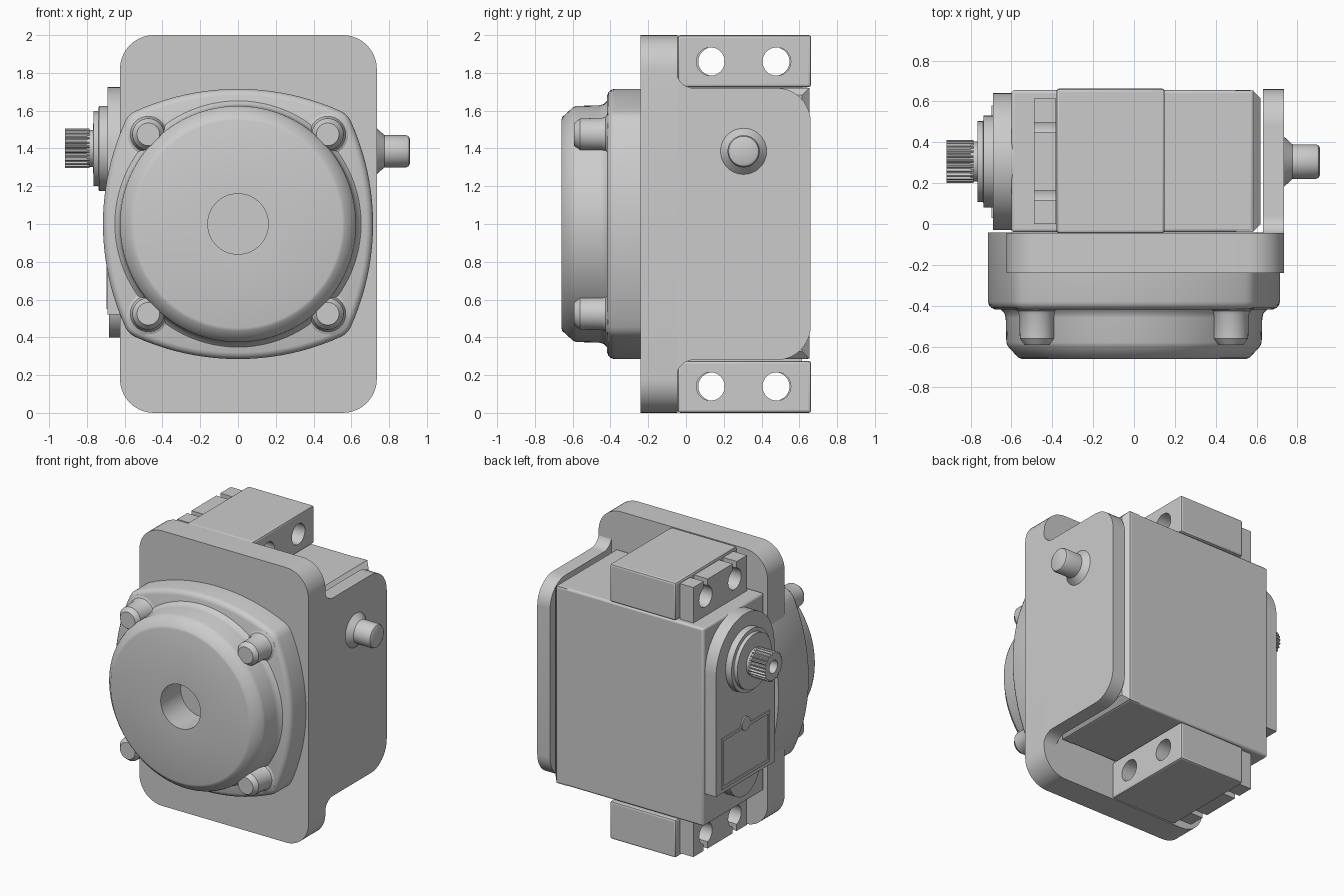
import bpy, bmesh
from math import sin, cos, pi, radians

if "Cube" in bpy.data.objects:
    bpy.data.objects.remove(bpy.data.objects["Cube"])


def loft(name, rings, smooth=True):
    """Skin a list of equal-length closed rings and cap both ends."""
    bm = bmesh.new()
    vs = [[bm.verts.new(p) for p in ring] for ring in rings]
    n = len(rings[0])
    for a, b in zip(vs, vs[1:]):
        for i in range(n):
            j = (i + 1) % n
            bm.faces.new((a[i], a[j], b[j], b[i]))
    bm.faces.new(vs[0])
    bm.faces.new(vs[-1])
    bmesh.ops.recalc_face_normals(bm, faces=bm.faces)
    me = bpy.data.meshes.new(name)
    bm.to_mesh(me)
    bm.free()
    ob = bpy.data.objects.new(name, me)
    bpy.context.collection.objects.link(ob)
    if smooth:
        finish(ob)
    return ob


def finish(ob):
    bpy.ops.object.select_all(action='DESELECT')
    bpy.context.view_layer.objects.active = ob
    ob.select_set(True)
    bpy.ops.object.shade_smooth_by_angle(angle=radians(32))


def place(u, v, w, axis):
    return (w, u, v) if axis == 'x' else (u, w, v)


def prism(name, pts, axis, lo, hi):
    return loft(name, [[place(u, v, w, axis) for u, v in pts] for w in (lo, hi)])


def arc(cu, cv, r, a0, a1, n=10):
    return [(cu + r * cos(radians(a0 + (a1 - a0) * i / n)),
             cv + r * sin(radians(a0 + (a1 - a0) * i / n))) for i in range(n + 1)]


def lathe(name, axis, cu, cv, profile, n=64):
    """Revolve (radius, position) pairs about an x or y axis."""
    return loft(name, [[place(cu + r * cos(2 * pi * i / n), cv + r * sin(2 * pi * i / n), w, axis)
                        for i in range(n)] for r, w in profile])


def box(name, x0, x1, y0, y1, z0, z1, bevel=0.0):
    ob = prism(name, [(x0, z0), (x1, z0), (x1, z1), (x0, z1)], 'y', y0, y1)
    if bevel:
        m = ob.modifiers.new("bevel", 'BEVEL')
        m.width, m.segments = bevel, 3
        bpy.ops.object.modifier_apply(modifier=m.name)
        finish(ob)
    return ob


def cut(ob, cutters):
    for c in cutters:
        c.hide_render = True
        bpy.context.view_layer.objects.active = ob
        m = ob.modifiers.new("cut", 'BOOLEAN')
        m.operation, m.object, m.solver = 'DIFFERENCE', c, 'EXACT'
        bpy.ops.object.modifier_apply(modifier=m.name)
        bpy.data.objects.remove(c)
    finish(ob)


# front plate with rounded corners
r = 0.18
outline = (arc(0.735 - r, 2 - r, r, 0, 90) + arc(-0.625 + r, 2 - r, r, 90, 180)
           + arc(-0.625 + r, r, r, 180, 270) + arc(0.735 - r, r, r, 270, 360))
prism("front_plate", outline, 'y', -0.24, -0.045)

# side plate, filleted into the front plate
upper = [(-0.1, 1.81)] + arc(0.04, 1.81, 0.09, 180, 270) + arc(0.48, 1.54, 0.18, 90, 0)
prism("side_plate", upper + [(y, 2 - z) for y, z in reversed(upper)], 'x', 0.632, 0.735)


# bulging four-sided flange with a rounded front rim
def flange_ring(d, y):
    pts = []
    for q in range(4):
        a = 90 * q
        ca, sa = cos(radians(a)), sin(radians(a))
        pts += arc(-0.605 * ca, 1 - 0.605 * sa, 1.32 - d, a - 24.46, a + 24.46, 20)
        c, s = 0.505 * (ca - sa), 0.505 * (sa + ca)
        pts += arc(c, 1 + s, 0.1 - d, a + 24.46, a + 65.54, 8)[1:-1]
    return [(u, y, v) for u, v in pts]


loft("flange", [flange_ring(d, y) for d, y in
                [(0, -0.042), (0, -0.38), (0.005, -0.396), (0.016, -0.41), (0.035, -0.418)]])

# round cover with chamfered front and central hole
lathe("round_cover", 'y', 0, 1, [
    (0.16, -0.43), (0.16, -0.66), (0.55, -0.66), (0.566, -0.655), (0.618, -0.598),
    (0.625, -0.58), (0.628, -0.46), (0.635, -0.435), (0.655, -0.415), (0.655, -0.4)], 96)

# four screw bosses around the cover
for sx in (-1, 1):
    for sz in (-1, 1):
        lathe("screw_boss", 'y', sx * 0.475, 1 + sz * 0.475, [
            (0.115, -0.4), (0.115, -0.415), (0.095, -0.425), (0.086, -0.445), (0.084, -0.56),
            (0.06, -0.592)], 40)

# pivot stub on the side plate
lathe("pivot_stub", 'x', 0.305, 1.385, [
    (0.122, 0.72), (0.122, 0.735), (0.085, 0.775), (0.085, 0.89), (0.079, 0.904), (0.065, 0.911)])

# motor body and its chamfered end cap
box("motor_body", -0.6, 0.585, -0.04, 0.655, 0.285, 1.722, 0.015)


def rect(x, d):
    y0, y1, z0, z1 = -0.04 + d, 0.655 - d, 0.285 + d, 1.722 - d
    return [(x, y0, z0), (x, y1, z0), (x, y1, z1), (x, y0, z1)]


loft("end_cap", [rect(0.5, 0.002), rect(0.583, 0.002), rect(0.62, 0.04)], False)

# mounting blocks and slotted ears, top and bottom
for label, s in (("upper", 1), ("lower", -1)):
    def span(a, b):
        return sorted((1 + s * a, 1 + s * b))

    block = box(label + "_mounting_block", -0.38, 0.15, -0.045, 0.663, *span(0.725, 1.0))
    m = block.modifiers.new("bevel", 'BEVEL')
    m.width, m.segments = 0.014, 2
    bpy.ops.object.modifier_apply(modifier=m.name)
    ear = box(label + "_ear", -0.49, -0.381, 0.0, 0.615, *span(0.70, 0.98))
    for ob, ys in ((block, (0.13, 0.48)), (ear, (0.14, 0.473))):
        cut(ob, [lathe("hole_cutter", 'x', y, 1 + s * 0.86, [(0.075, -0.7), (0.075, 0.4)], 32)
                 for y in ys])
    cut(ear, [box("slot_cutter", -0.6, -0.3, y - 0.023, y + 0.023, *span(0.87, 1.1))
              for y in (0.14, 0.473)])

# raised gear housing with a rounded top, and the details on it
yc, zc = 0.305, 1.40
prism("gear_housing", [(yc - 0.335, 0.52), (yc + 0.335, 0.52)] + arc(yc, 1.39, 0.335, 0, 180, 32),
      'x', -0.69, -0.59)
lathe("lower_housing_disc", 'x', yc, 0.575, [(0.175, -0.59), (0.175, -0.684)])
panel = box("label_panel", -0.697, -0.68, 0.03, 0.58, 0.55, 0.92)
cut(panel, [box("panel_cutter", -0.75, -0.69, 0.05, 0.56, 0.57, 0.90)])
lathe("panel_button", 'x', yc, 0.93, [(0.05, -0.68), (0.05, -0.699)], 32)

# stepped bearing collar
lathe("bearing_collar", 'x', yc, zc, [
    (0.225, -0.68), (0.225, -0.737), (0.198, -0.738), (0.198, -0.765), (0.15, -0.766),
    (0.098, -0.767), (0.098, -0.80)])

# splined output shaft with a centre hole
teeth = 25
spline = []
for i in range(teeth * 4):
    rad = 0.105 if i % 4 < 2 else 0.093
    a = 2 * pi * i / (teeth * 4)
    spline.append((yc + rad * cos(a), zc + rad * sin(a)))
shaft = prism("output_spline", spline, 'x', -0.917, -0.785)
cut(shaft, [lathe("shaft_hole_cutter", 'x', yc, zc, [(0.047, -1.0), (0.047, -0.81)], 32)])
